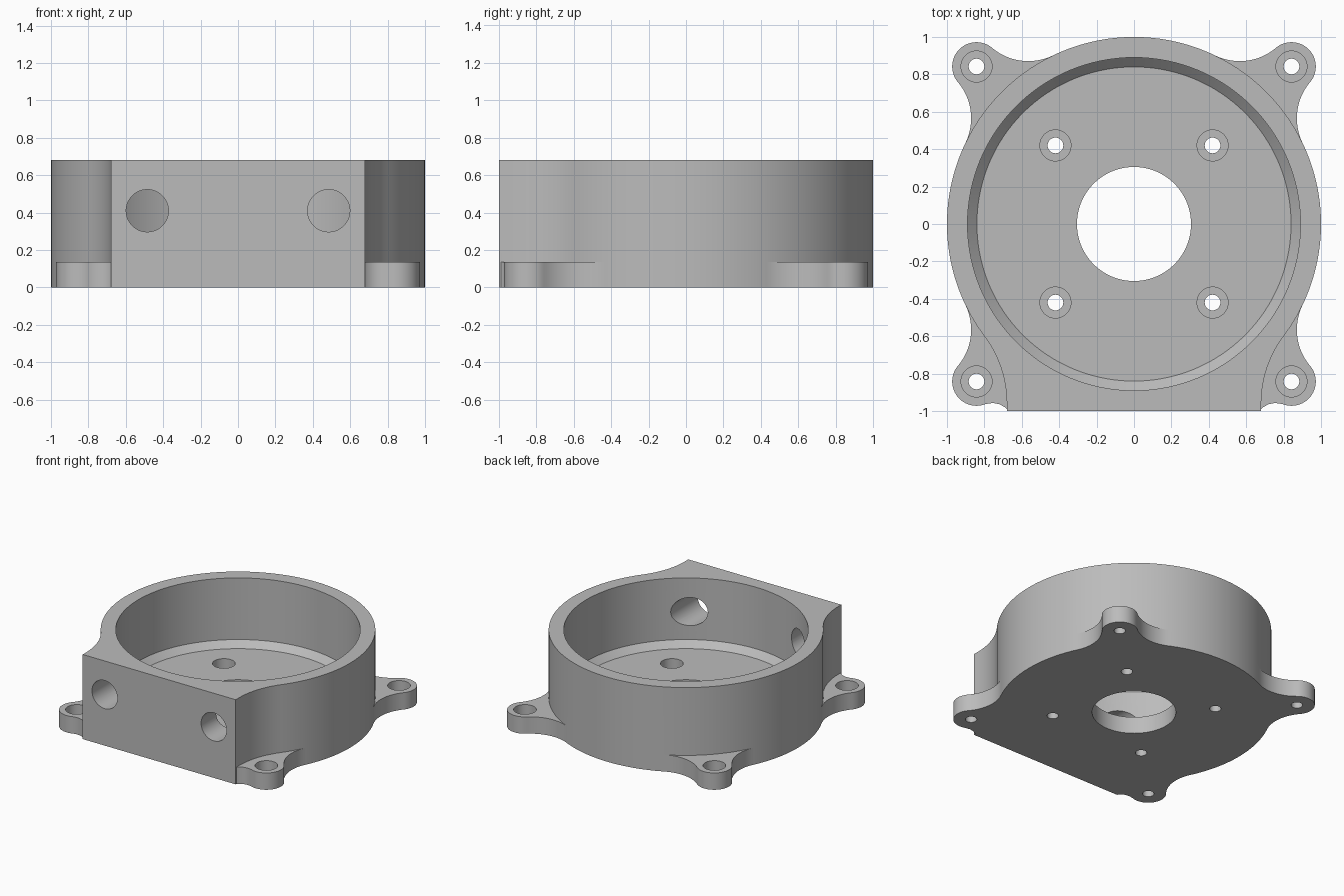
import bpy
import bmesh
from math import sin, cos, pi, atan2, hypot, sqrt, radians
from mathutils import Vector, Matrix

cube = bpy.data.objects.get("Cube")
if cube:
    bpy.data.objects.remove(cube, do_unlink=True)

HEIGHT, FLANGE, FLOOR = 0.68, 0.135, 0.135
EAR, EAR_R, FILLET = 0.842, 0.13, 0.3

grey = bpy.data.materials.new("plain_grey")
grey.use_nodes = True
colour = (0.5, 0.5, 0.5, 1)
grey.diffuse_color = colour
grey.node_tree.nodes["Principled BSDF"].inputs["Base Color"].default_value = colour


def finish(name, bm):
    bmesh.ops.recalc_face_normals(bm, faces=bm.faces)
    mesh = bpy.data.meshes.new(name)
    bm.to_mesh(mesh)
    bm.free()
    mesh.materials.append(grey)
    obj = bpy.data.objects.new(name, mesh)
    bpy.context.collection.objects.link(obj)
    return obj


def prism(name, outline, height):
    bm = bmesh.new()
    face = bm.faces.new([bm.verts.new((x, y, 0)) for x, y in outline])
    ext = bmesh.ops.extrude_face_region(bm, geom=[face])
    top = [v for v in ext["geom"] if isinstance(v, bmesh.types.BMVert)]
    bmesh.ops.translate(bm, verts=top, vec=(0, 0, height))
    return finish(name, bm)


def lathe(name, profile, matrix=Matrix(), steps=48):
    """Solid of revolution; the profile gives (radius, height) from bottom to top."""
    bm = bmesh.new()
    rings = [[bm.verts.new((r * cos(2 * pi * i / steps), r * sin(2 * pi * i / steps), z))
              for i in range(steps)] for r, z in profile]
    for low, high in zip(rings, rings[1:]):
        for i in range(steps):
            j = (i + 1) % steps
            bm.faces.new((low[i], low[j], high[j], high[i]))
    bm.faces.new(rings[0])
    bm.faces.new(rings[-1])
    bm.transform(matrix)
    return finish(name, bm)


def arc(cx, cy, r, a, b, n):
    return [(cx + r * cos(a + (b - a) * i / n), cy + r * sin(a + (b - a) * i / n))
            for i in range(n + 1)]


def combine(target, tool, operation):
    mod = target.modifiers.new(operation, "BOOLEAN")
    mod.operation = operation
    mod.solver = "EXACT"
    mod.object = tool
    bpy.context.view_layer.objects.active = target
    bpy.ops.object.modifier_apply(modifier=mod.name)
    bpy.data.objects.remove(tool, do_unlink=True)


# Housing: round drum blended into a flat front block
blend = atan2(0.6, 0.8)
right_blend = arc(1.28, -0.96, 0.6, pi - blend, pi, 12)
outline = arc(0, 0, 1, -blend, pi + blend, 128)
outline += [(-x, y) for x, y in right_blend[1:]] + [(-0.68, -1), (0.68, -1)]
outline += right_blend[:0:-1]
housing = prism("motor_housing", outline, HEIGHT)

# Mounting ear: tip circle with a concave fillet running into the drum
d = EAR * sqrt(2)
a = ((1 + FILLET) ** 2 + d * d - (EAR_R + FILLET) ** 2) / (2 * d)
h = sqrt((1 + FILLET) ** 2 - a * a)
fx, fy = (a + h) / sqrt(2), (a - h) / sqrt(2)
to_drum = atan2(-fy, -fx) % (2 * pi)
to_ear = atan2(EAR - fy, EAR - fx) % (2 * pi)
side = arc(fx, fy, FILLET, to_drum, to_ear, 20)
tip = to_ear - pi
back_ear = side + arc(EAR, EAR, EAR_R, tip, pi / 2 - tip, 32)[1:]
back_ear += [(y, x) for x, y in side[::-1]][1:] + [(0.63, 0.63)]
front_ear = side + arc(EAR, EAR, EAR_R, tip, radians(112), 28)[1:]
front_ear += [(0.755, 0.957), (0.72, 0.963), (0.69, 0.98), (0.672, 0.997),
              (0.63, 0.95), (0.63, 0.63)]
for sx in (-1, 1):
    for sy, shape in ((1, back_ear), (-1, front_ear)):
        ear = prism("mounting_ear", [(sx * x, sy * y) for x, y in shape], FLANGE)
        combine(housing, ear, "UNION")

# Cavity with chamfered floor edge, and the central opening
combine(housing, lathe("cavity", [(0.84, FLOOR), (0.89, FLOOR + 0.05), (0.89, 0.8)],
                       steps=128), "DIFFERENCE")
combine(housing, lathe("shaft_hole", [(0.305, -0.1), (0.305, 0.3)], steps=80), "DIFFERENCE")

# Counterbored screw holes in the floor and the ears
screw = [(0.042, -0.1), (0.042, 0.055), (0.083, 0.055), (0.083, 0.18)]
for offset in (0.42, EAR):
    for sx in (-1, 1):
        for sy in (-1, 1):
            place = Matrix.Translation((sx * offset, sy * offset, 0))
            combine(housing, lathe("screw_hole", screw, place, 32), "DIFFERENCE")

# Cable ports through the front wall
for sx in (-1, 1):
    place = Matrix.Translation((sx * 0.485, -0.4, 0.41)) @ Matrix.Rotation(pi / 2, 4, "X")
    combine(housing, lathe("cable_port", [(0.113, 0), (0.113, 0.8)], place, 48), "DIFFERENCE")

bpy.ops.object.select_all(action="DESELECT")
housing.select_set(True)
bpy.context.view_layer.objects.active = housing
bpy.ops.object.shade_smooth_by_angle(angle=radians(30))
